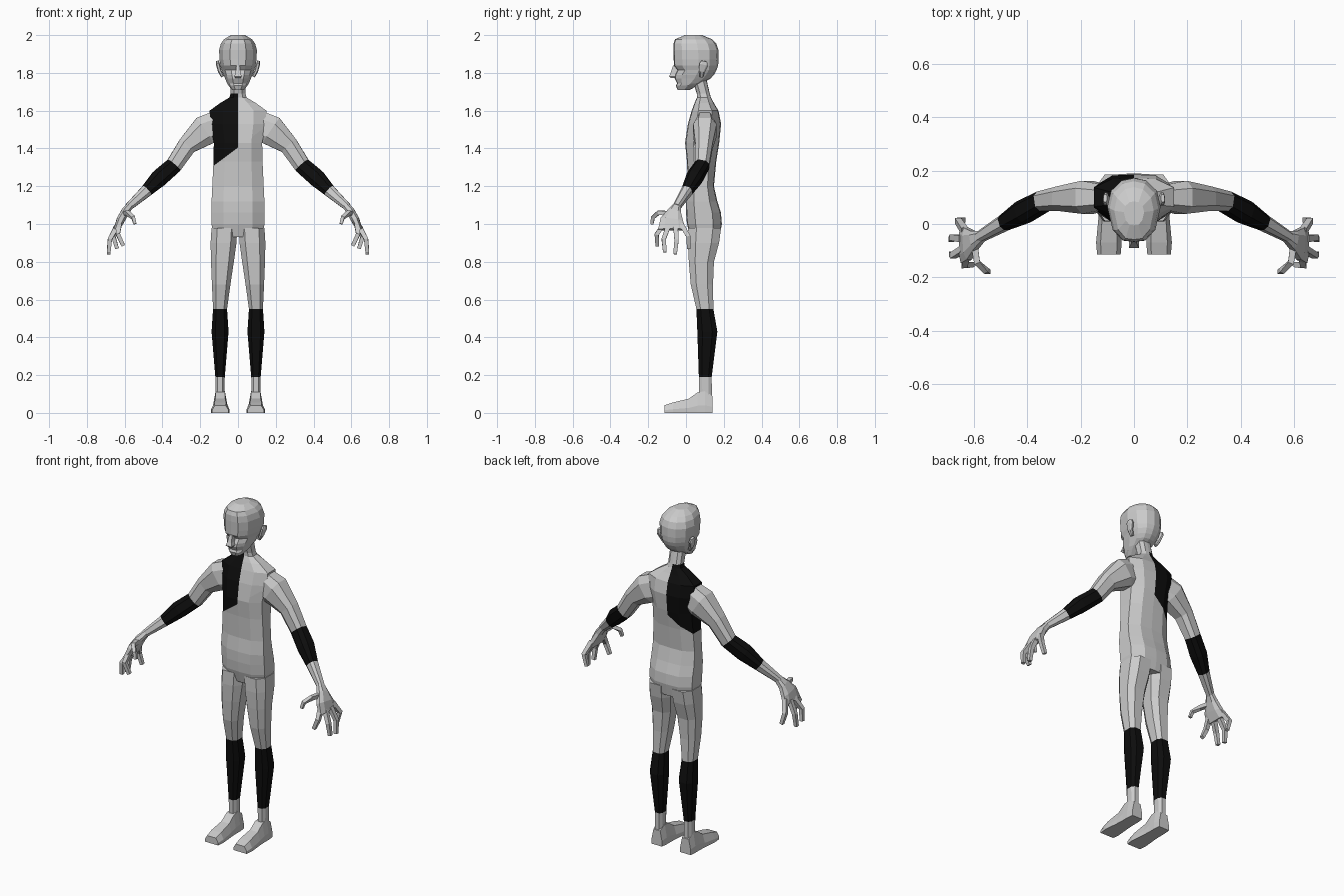
import bpy, bmesh
from mathutils import Vector


def material(name, value):
    m = bpy.data.materials.new(name)
    m.diffuse_color = (value, value, value, 1)
    return m


MATS = [material("light grey", 0.6), material("black", 0.004)]

# Unit cross-sections
BODY = [(0, -1), (.55, -.95), (1, -.5), (1, .5), (.55, .95), (0, 1),
        (-.55, .95), (-1, .5), (-1, -.5), (-.55, -.95)]
LIMB = [(-.55, -1), (.55, -1), (1, -.5), (1, .5), (.55, 1), (-.55, 1), (-1, .5), (-1, -.5)]
half = [(0, -1), (.42, -.96), (.8, -.62), (1, .1), (.86, .6), (.46, .92), (0, 1)]
SKULL = half + [(-x, y) for x, y in half[-2:0:-1]]
SQUARE = [(-.8, -.8), (.8, -.8), (.8, .8), (-.8, .8)]
SOLE = [(-1, 0), (1, 0), (1, .35), (.65, 1), (-.65, 1), (-1, .35)]


def loft(rings, mats=None):
    """Skin a list of point rings; mats gives one material per span."""
    bm = bmesh.new()
    vs = [[bm.verts.new(p) for p in r] for r in rings]
    n = len(rings[0])
    for i in range(len(vs) - 1):
        for k in range(n):
            j = (k + 1) % n
            f = bm.faces.new((vs[i][k], vs[i][j], vs[i + 1][j], vs[i + 1][k]))
            f.material_index = mats[i] if mats else 0
    bm.faces.new(vs[0])
    bm.faces.new(vs[-1]).material_index = mats[-1] if mats else 0
    bmesh.ops.recalc_face_normals(bm, faces=bm.faces)
    return bm


def finish(bm, name, mirror=False):
    me = bpy.data.meshes.new(name)
    bm.to_mesh(me)
    bm.free()
    for m in MATS:
        me.materials.append(m)
    ob = bpy.data.objects.new(name, me)
    bpy.context.collection.objects.link(ob)
    if mirror:
        ob.modifiers.new("mirror", 'MIRROR')
    return ob


def level(shape, z, x0, x1, y0, y1):
    """Horizontal ring filling the given x and y range."""
    return [((x0 + x1) / 2 + u * (x1 - x0) / 2, (y0 + y1) / 2 + v * (y1 - y0) / 2, z)
            for u, v in shape]


def tube(path, shape, ref):
    """Rings across a path of (x, y, z, radius along ref, other radius)."""
    pts = [Vector(p[:3]) for p in path]
    rings = []
    for i, p in enumerate(path):
        t = (pts[min(i + 1, len(pts) - 1)] - pts[max(i - 1, 0)]).normalized()
        u = (Vector(ref) - t * t.dot(Vector(ref))).normalized()
        v = t.cross(u)
        rings.append([pts[i] + u * a * p[3] + v * b * p[4] for a, b in shape])
    return rings


# Torso and neck: z, half width, front, back
torso = [(.93, .13, .025, .178), (1.0, .14, .005, .19), (1.06, .14, 0, .185),
         (1.12, .14, 0, .166), (1.2, .136, .01, .148), (1.33, .13, .005, .16),
         (1.43, .128, -.005, .176), (1.53, .148, .01, .186), (1.6, .15, .03, .172),
         (1.64, .095, .045, .148), (1.67, .045, .058, .132), (1.69, .04, .057, .126),
         (1.78, .04, .03, .105)]
bm = loft([level(BODY, z, -w, w, f, b) for z, w, f, b in torso])
# Slanted lower edge of the black shoulder panel
bmesh.ops.bisect_plane(bm, geom=bm.verts[:] + bm.edges[:] + bm.faces[:],
                       plane_co=(0, 0, 1.405), plane_no=(-.09, 0, .12))
for f in bm.faces:
    c = f.calc_center_median()
    if c.x < -.001 and c.z < 1.69 and c.z > 1.405 + .75 * c.x:
        f.material_index = 1
finish(bm, "torso")

# Head: z, half width, front, back
head = [(1.71, .032, -.045, .02), (1.732, .05, -.053, .06), (1.745, .058, -.047, .085),
        (1.77, .068, -.06, .13), (1.79, .077, -.058, .148), (1.815, .086, -.045, .162),
        (1.838, .093, -.064, .17), (1.87, .098, -.065, .173), (1.92, .1, -.067, .172),
        (1.955, .091, -.066, .16), (1.978, .074, -.058, .138), (2.0, .038, -.005, .085)]
finish(loft([level(SKULL, z, -w, w, f, b) for z, w, f, b in head]), "head")

# Nose
nose = [(1.772, .014, -.08, -.04), (1.782, .02, -.09, -.04), (1.80, .014, -.082, -.03),
        (1.84, .009, -.067, -.03)]
finish(loft([level(SQUARE, z, -w * 1.2, w * 1.2, f - .005, b) for z, w, f, b in nose]), "nose")

# Ears
ear = [(.082, .082, 1.78, .01, .008), (.097, .085, 1.81, .016, .01),
       (.106, .094, 1.845, .024, .01), (.108, .097, 1.862, .014, .007)]
finish(loft(tube(ear, LIMB, (0, 1, 0))), "ear", True)

# Arms with black forearm bands
arm = [(.12, .1, 1.515, .05, .08), (.175, .1, 1.495, .062, .08), (.27, .095, 1.415, .046, .05),
       (.34, .085, 1.31, .038, .044), (.415, .045, 1.245, .042, .046),
       (.485, .005, 1.175, .029, .032), (.58, -.05, 1.09, .02, .02)]
finish(loft(tube(arm, LIMB, (0, 1, 0)), [0, 0, 0, 1, 1, 0]), "arm", True)

# Palms
palm = [(.57, -.045, 1.1, .02, .018), (.597, -.06, 1.065, .035, .022),
        (.622, -.075, 1.02, .06, .022), (.643, -.075, .97, .072, .014)]
finish(loft(tube(palm, LIMB, (0, 1, 0))), "palm", True)

# Fingers: knuckle, middle joint, tip
fingers = {
    "index_finger": [(.628, -.118, 1.0), (.636, -.155, .945), (.607, -.152, .885)],
    "middle_finger": [(.64, -.095, .985), (.678, -.118, .92), (.684, -.112, .85)],
    "ring_finger": [(.645, -.055, .985), (.68, -.05, .915), (.685, -.058, .84)],
    "little_finger": [(.635, -.025, 1.0), (.66, .012, .935), (.64, .015, .87)],
    "thumb": [(.6, -.07, 1.055), (.588, -.145, 1.06), (.555, -.175, 1.035), (.545, -.18, 1.0)],
}
for name, pts in fingers.items():
    path = [p + (.016 - .002 * i, .016 - .002 * i) for i, p in enumerate(pts)]
    finish(loft(tube(path, SQUARE, (1, 0, 0))), name, True)

# Legs with black shins: z, inner, outer, front, back
leg = [(.98, .004, .14, .012, .186), (.9, .008, .145, .01, .175), (.8, .022, .143, .015, .148),
       (.68, .04, .138, .025, .143), (.55, .058, .132, .055, .145), (.43, .05, .14, .06, .166),
       (.19, .07, .12, .068, .136), (.08, .073, .118, .07, .137)]
finish(loft([level(LIMB, *r) for r in leg], [0, 0, 0, 0, 1, 1, 0]), "leg", True)

# Feet: y, half width, height
foot = [(.14, .034, .09), (.1, .038, .115), (.06, .038, .108), (.015, .04, .075),
        (-.07, .048, .055), (-.115, .044, .04)]
finish(loft([[(.094 + u * w, y, v * h) for u, v in SOLE] for y, w, h in foot]), "foot", True)
